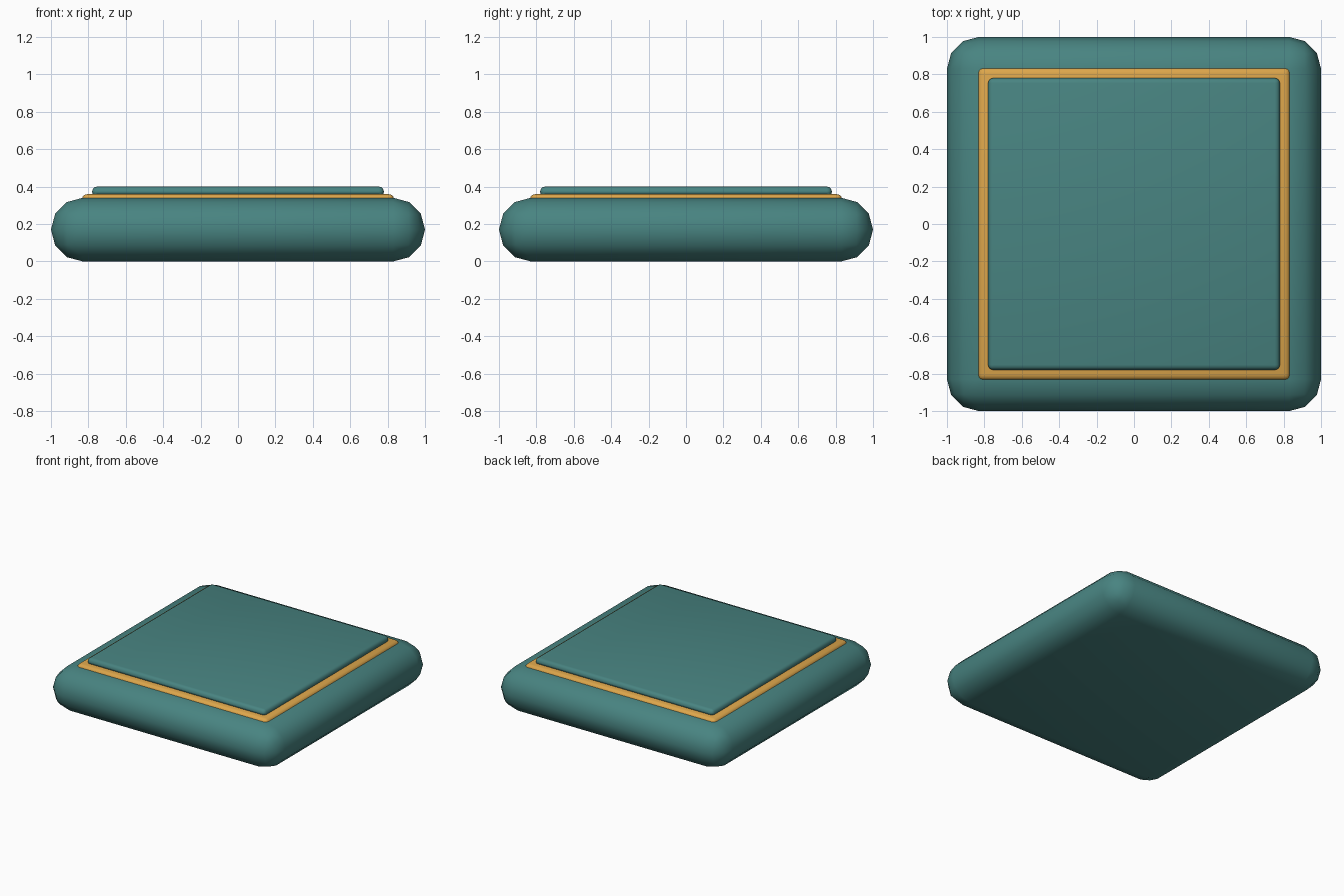
import bpy, bmesh

if "Cube" in bpy.data.objects:
    bpy.data.objects.remove(bpy.data.objects["Cube"])


def material(name, color):
    mat = bpy.data.materials.new(name)
    mat.diffuse_color = color
    mat.use_nodes = True
    mat.node_tree.nodes["Principled BSDF"].inputs["Base Color"].default_value = mat.diffuse_color
    return mat


def rounded_slab(name, half, z0, z1, radius, segments, mat):
    """Square slab with every edge rounded."""
    bm = bmesh.new()
    bmesh.ops.create_cube(bm, size=1)
    for v in bm.verts:
        v.co.x *= 2 * half
        v.co.y *= 2 * half
        v.co.z = z1 if v.co.z > 0 else z0
    bmesh.ops.bevel(bm, geom=bm.edges[:], offset=radius, offset_type='OFFSET',
                    segments=segments, profile=0.5, affect='EDGES', clamp_overlap=True)
    bmesh.ops.remove_doubles(bm, verts=bm.verts[:], dist=0.0005)
    bmesh.ops.recalc_face_normals(bm, faces=bm.faces[:])
    mesh = bpy.data.meshes.new(name)
    bm.to_mesh(mesh)
    bm.free()
    mesh.materials.append(mat)
    obj = bpy.data.objects.new(name, mesh)
    bpy.context.collection.objects.link(obj)
    bpy.ops.object.select_all(action='DESELECT')
    obj.select_set(True)
    bpy.context.view_layer.objects.active = obj
    bpy.ops.object.shade_smooth_by_angle(angle=0.7)
    return obj


teal = material("teal", (0.065, 0.23, 0.22, 1))
gold = material("gold", (0.72, 0.38, 0.07, 1))

# Thick pillowy base, gold border slab, raised centre panel
rounded_slab("base", 1.0, 0.0, 0.34, 0.1699, 3, teal)
rounded_slab("gold_border", 0.835, 0.29, 0.36, 0.03, 3, gold)
rounded_slab("top_panel", 0.78, 0.345, 0.40, 0.027, 3, teal)
